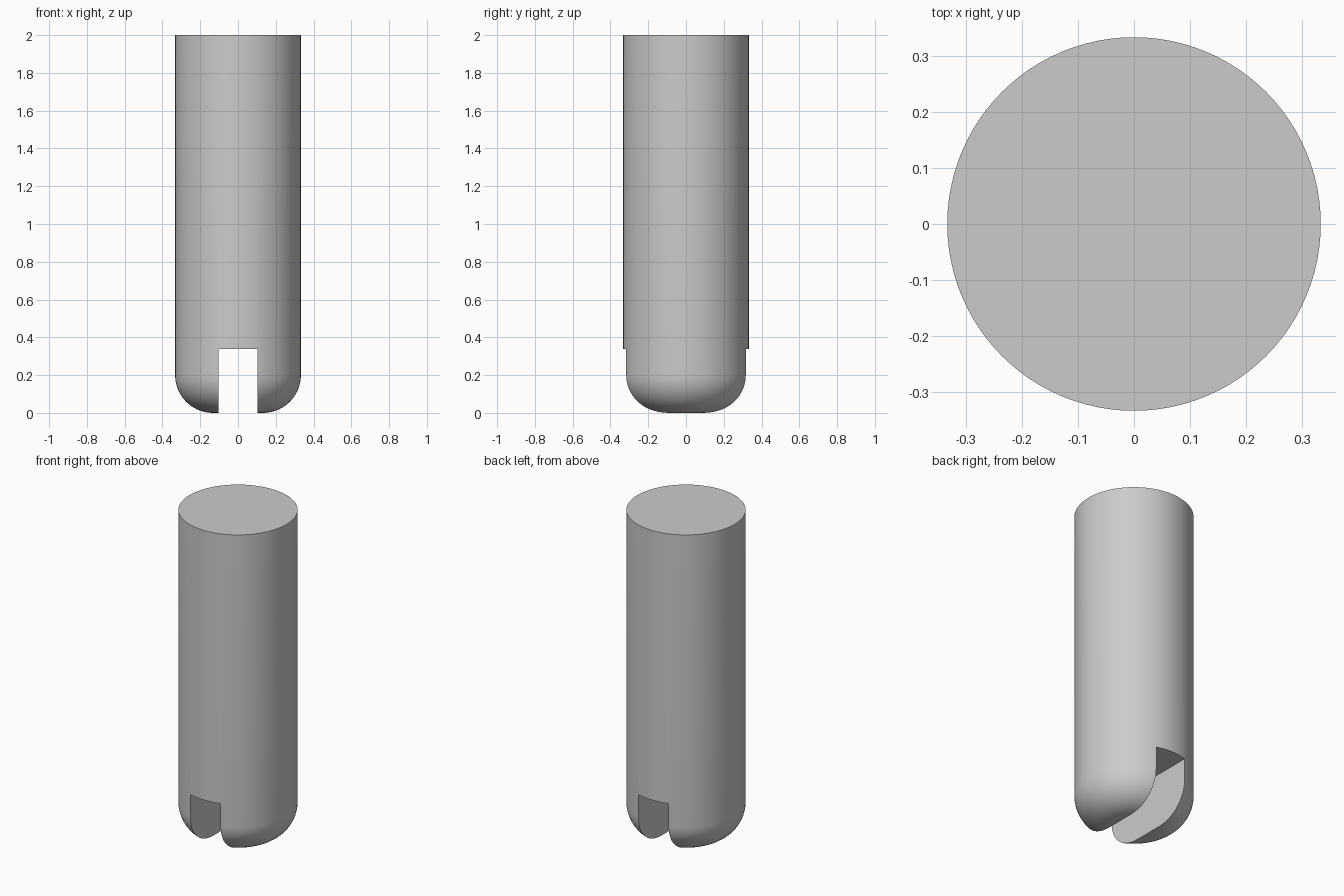
import bpy, bmesh, math

if "Cube" in bpy.data.objects:
    bpy.data.objects.remove(bpy.data.objects["Cube"])

R, H, FILLET = 0.333, 2.0, 0.2
SLOT_W, SLOT_H = 0.206, 0.338
SEGMENTS, STEPS = 96, 14

# Pin body: lathe profile with a rounded lower edge
profile = [(0, 0)]
for i in range(STEPS + 1):
    a = math.pi / 2 * i / STEPS
    profile.append((R - FILLET + FILLET * math.sin(a), FILLET * (1 - math.cos(a))))
profile += [(R, H), (0, H)]

bm = bmesh.new()
verts = [bm.verts.new((r, 0, z)) for r, z in profile]
edges = [bm.edges.new(pair) for pair in zip(verts, verts[1:])]
bmesh.ops.spin(bm, geom=verts + edges, cent=(0, 0, 0), axis=(0, 0, 1),
               angle=math.tau, steps=SEGMENTS)
bmesh.ops.remove_doubles(bm, verts=bm.verts, dist=1e-4)
bmesh.ops.recalc_face_normals(bm, faces=bm.faces)
mesh = bpy.data.meshes.new("slotted_pin")
bm.to_mesh(mesh)
bm.free()
pin = bpy.data.objects.new("slotted_pin", mesh)
bpy.context.collection.objects.link(pin)

# Slot cutter: runs front to back through the rounded end
bpy.ops.mesh.primitive_cube_add(size=1, location=(0, 0, SLOT_H - 0.5))
cutter = bpy.context.object
cutter.name = "slot_cutter"
cutter.scale = (SLOT_W, 2, 1)
cutter.hide_render = True

cut = pin.modifiers.new("slot", 'BOOLEAN')
cut.operation = 'DIFFERENCE'
cut.solver = 'EXACT'
cut.object = cutter

# Apply the cut and shade with sharp slot and rim edges
bpy.ops.object.select_all(action='DESELECT')
pin.select_set(True)
bpy.context.view_layer.objects.active = pin
bpy.ops.object.modifier_apply(modifier=cut.name)
bpy.data.objects.remove(cutter)
bpy.ops.object.shade_smooth_by_angle(angle=math.radians(30))
